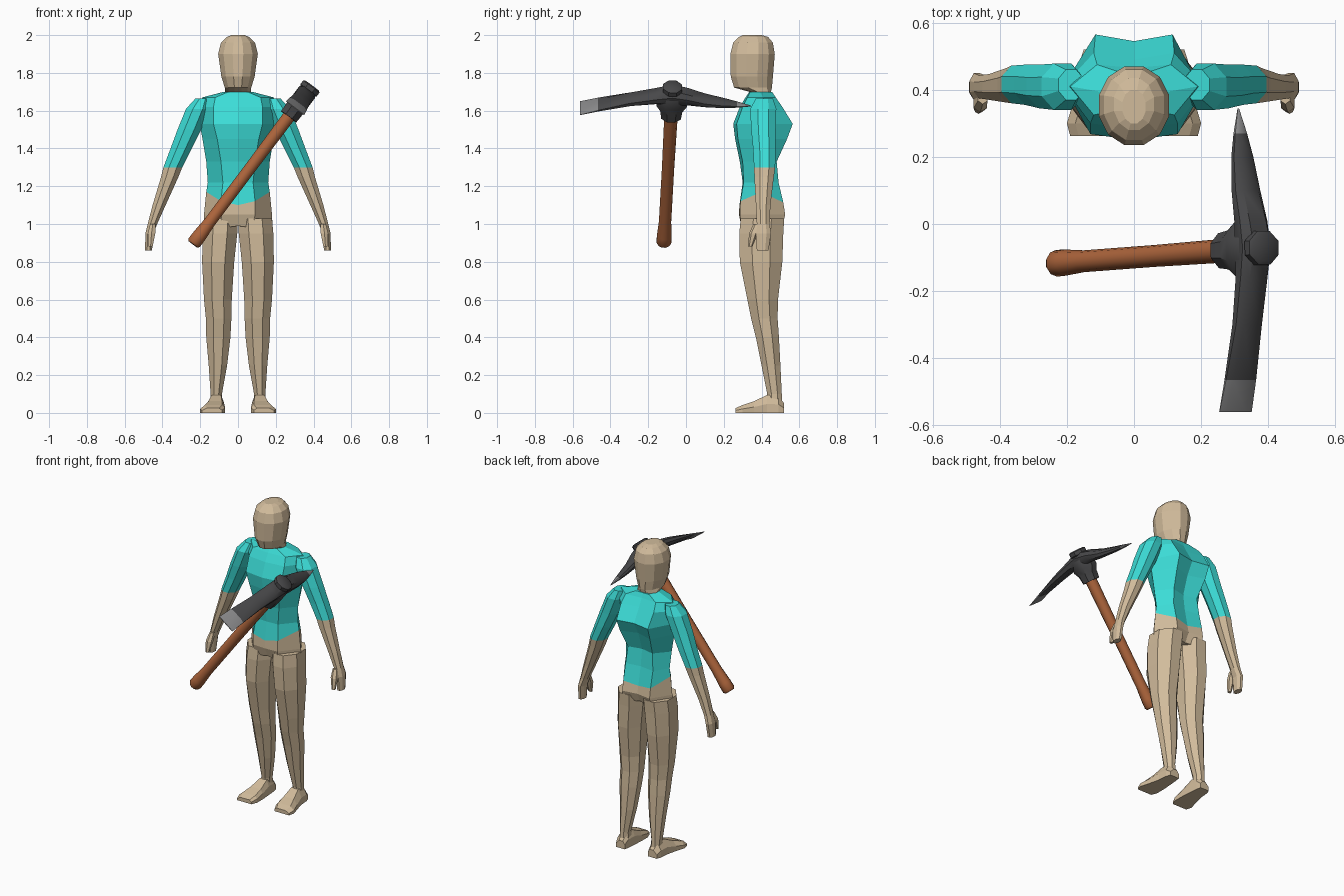
import bpy, bmesh, math
from mathutils import Vector


def material(name, rgb):
    m = bpy.data.materials.new(name)
    m.diffuse_color = (*rgb, 1)
    return m


SKIN = material("tan skin", (0.64, 0.50, 0.33))
SHIRT = material("turquoise cloth", (0.045, 0.72, 0.68))
WOOD = material("brown wood", (0.42, 0.13, 0.045))
IRON = material("dark iron", (0.065, 0.065, 0.068))
STEEL = material("worn steel", (0.25, 0.25, 0.255))


def loft(name, rings, mats, smooth=None, rule=None):
    """Skin a list of point rings into a capped solid."""
    bm = bmesh.new()
    vs = [[bm.verts.new(p) for p in r] for r in rings]
    n = len(rings[0])
    for a, b in zip(vs, vs[1:]):
        for i in range(n):
            j = (i + 1) % n
            bm.faces.new((a[i], a[j], b[j], b[i]))
    bm.faces.new(vs[0])
    bm.faces.new(vs[-1])
    bmesh.ops.recalc_face_normals(bm, faces=bm.faces)
    if rule:
        for f in bm.faces:
            f.material_index = rule(f.calc_center_median())
    me = bpy.data.meshes.new(name)
    bm.to_mesh(me)
    bm.free()
    for m in mats:
        me.materials.append(m)
    ob = bpy.data.objects.new(name, me)
    bpy.context.collection.objects.link(ob)
    if smooth:
        bpy.ops.object.select_all(action='DESELECT')
        bpy.context.view_layer.objects.active = ob
        ob.select_set(True)
        bpy.ops.object.shade_smooth_by_angle(angle=math.radians(smooth))
    return ob


def oval(z, x0, x1, y0, y1, n=8):
    """Horizontal polygon filling the given x and y extents."""
    k = 1 / math.cos(math.pi / n)
    cx, cy, hx, hy = (x0 + x1) / 2, (y0 + y1) / 2, (x1 - x0) / 2 * k, (y1 - y0) / 2 * k
    return [(cx + hx * math.cos((i + .5) * math.tau / n),
             cy + hy * math.sin((i + .5) * math.tau / n), z) for i in range(n)]


def both_sides(name, rings, mat):
    for side, s in (("left", 1), ("right", -1)):
        loft(f"{side}_{name}", [[(s * x, y, z) for x, y, z in r] for r in rings], [mat])


def trunk(z, lift, yf, yf1, xf, hw, ym, xb, yb1, yb):
    """Eight-point torso section with a raised side and a grooved back."""
    return [(0, yf, z), (xf, yf1, z + lift * .3), (hw, ym, z + lift), (xb, yb1, z + lift * .2),
            (0, yb, z), (-xb, yb1, z + lift * .2), (-hw, ym, z + lift), (-xf, yf1, z + lift * .3)]


# Torso and pelvis share the hem section
hem = trunk(1.10, .07, .283, .288, .09, .168, .40, .10, .515, .50)
loft("shirt", [hem,
    trunk(1.22, 0, .300, .305, .08, .160, .40, .10, .490, .475),
    trunk(1.33, 0, .285, .300, .09, .168, .39, .09, .480, .460),
    trunk(1.45, 0, .260, .275, .11, .188, .39, .11, .535, .500),
    trunk(1.53, 0, .250, .268, .13, .203, .40, .115, .565, .545),
    trunk(1.62, 0, .285, .300, .13, .212, .41, .12, .510, .490),
    trunk(1.67, 0, .315, .325, .12, .190, .41, .11, .475, .465),
    trunk(1.70, 0, .335, .340, .05, .075, .39, .05, .455, .455)], [SHIRT])
loft("pelvis", [
    trunk(0.99, -.03, .31, .295, .08, .184, .40, .10, .510, .48),
    trunk(1.05, 0, .280, .285, .09, .180, .40, .10, .525, .51), hem], [SKIN])

# Head with jaw and neck
loft("head", [oval(z, -w, w, a, b, 12) for z, w, a, b in (
    (1.66, .080, .34, .46), (1.70, .068, .335, .45), (1.722, .070, .255, .455),
    (1.78, .088, .237, .46), (1.90, .105, .235, .47), (1.96, .090, .25, .46),
    (1.99, .060, .28, .435), (2.0, .035, .30, .40))], [SKIN])

# Legs
both_sides("leg", [oval(*r) for r in (
    (1.03, .000, .180, .290, .520), (.95, .004, .187, .282, .515),
    (.80, .020, .190, .285, .510), (.60, .033, .180, .325, .487),
    (.50, .035, .170, .345, .485), (.40, .040, .168, .370, .492),
    (.25, .058, .155, .400, .500), (.10, .085, .145, .430, .507),
    (.05, .082, .147, .425, .510))], SKIN)

# Feet: wedge sections from heel to toe
both_sides("foot", [
    [(a, y, 0), (b, y, 0), (b, y, h * .5), (b - .025, y, h), (a + .015, y, h), (a, y, h * .6)]
    for y, a, b, h in ((.52, .085, .150, .05), (.49, .080, .160, .09), (.43, .075, .165, .095),
                       (.36, .070, .182, .062), (.30, .070, .200, .042), (.262, .085, .190, .025))], SKIN)

# Arms
cuff = (1.30, .295, .395, .360, .472)
both_sides("sleeve", [oval(*r) for r in (
    (1.665, .150, .225, .370, .460), (1.61, .150, .275, .340, .478),
    (1.50, .195, .320, .345, .475), (1.40, .245, .357, .355, .475), cuff)], SHIRT)
both_sides("forearm", [oval(*r) for r in (
    cuff, (1.25, .315, .407, .362, .465), (1.10, .383, .452, .370, .447),
    (1.00, .428, .478, .375, .443), (.95, .448, .490, .370, .450),
    (.86, .455, .492, .375, .437))], SKIN)
both_sides("thumb", [oval(*r, 6) for r in (
    (1.00, .437, .465, .360, .395), (.95, .438, .478, .337, .378),
    (.88, .452, .474, .330, .350))], SKIN)

# Pickaxe: U runs up the handle, W across the blade
U = Vector((.60, .045, .80)).normalized()
W = Vector((.80, 0, -.60))
V = W.cross(U)
P = Vector((.33, -.075, 1.65))


def tool_ring(s, rw, rv, n):
    """Section across the handle axis, s along it from the head centre."""
    k = 1 / math.cos(math.pi / n)
    return [P + U * s + W * (rw * k * math.cos((i + .5) * math.tau / n))
            + V * (rv * k * math.sin((i + .5) * math.tau / n)) for i in range(n)]


loft("handle", [tool_ring(s, r, r, 10) for s, r in (
    (-.948, .030), (-.935, .038), (-.89, .037), (-.80, .031), (-.45, .031), (-.08, .034))],
    [WOOD], 40)
loft("pick_socket", [tool_ring(s, a, b, 8) for s, a, b in (
    (-.103, .050, .052), (-.055, .052, .058), (-.02, .052, .080), (.04, .052, .078),
    (.065, .044, .048), (.072, .054, .050), (.096, .054, .050), (.103, .044, .040))], [IRON], 35)


def blade_ring(y, s, w, t):
    """Rounded bar section across y: width w, thickness t, shifted s along U."""
    c = Vector((P.x + .6 * s, y, P.z + .8 * s))
    up = Vector((.6, 0, .8))
    shape = ((1, .4), (.6, 1), (-.6, 1), (-1, .4), (-1, -.4), (-.6, -1), (.6, -1), (1, -.4))
    return [c + W * (a * w / 2) + up * (b * t / 2) for a, b in shape]


# One bar from chisel edge to point, bright at both ends
loft("pick_blade", [blade_ring(*r) for r in (
    (-.56, -.046, .120, .004), (-.465, -.022, .112, .020), (-.30, .012, .096, .046),
    (-.16, .034, .100, .062), (-.07, .040, .104, .095), (.01, .030, .102, .070),
    (.10, .006, .092, .050), (.20, -.012, .072, .034), (.27, -.022, .044, .022),
    (.345, -.032, .004, .004))], [IRON, STEEL], 40,
    rule=lambda c: int(c.y < -.465 or c.y > .27))
